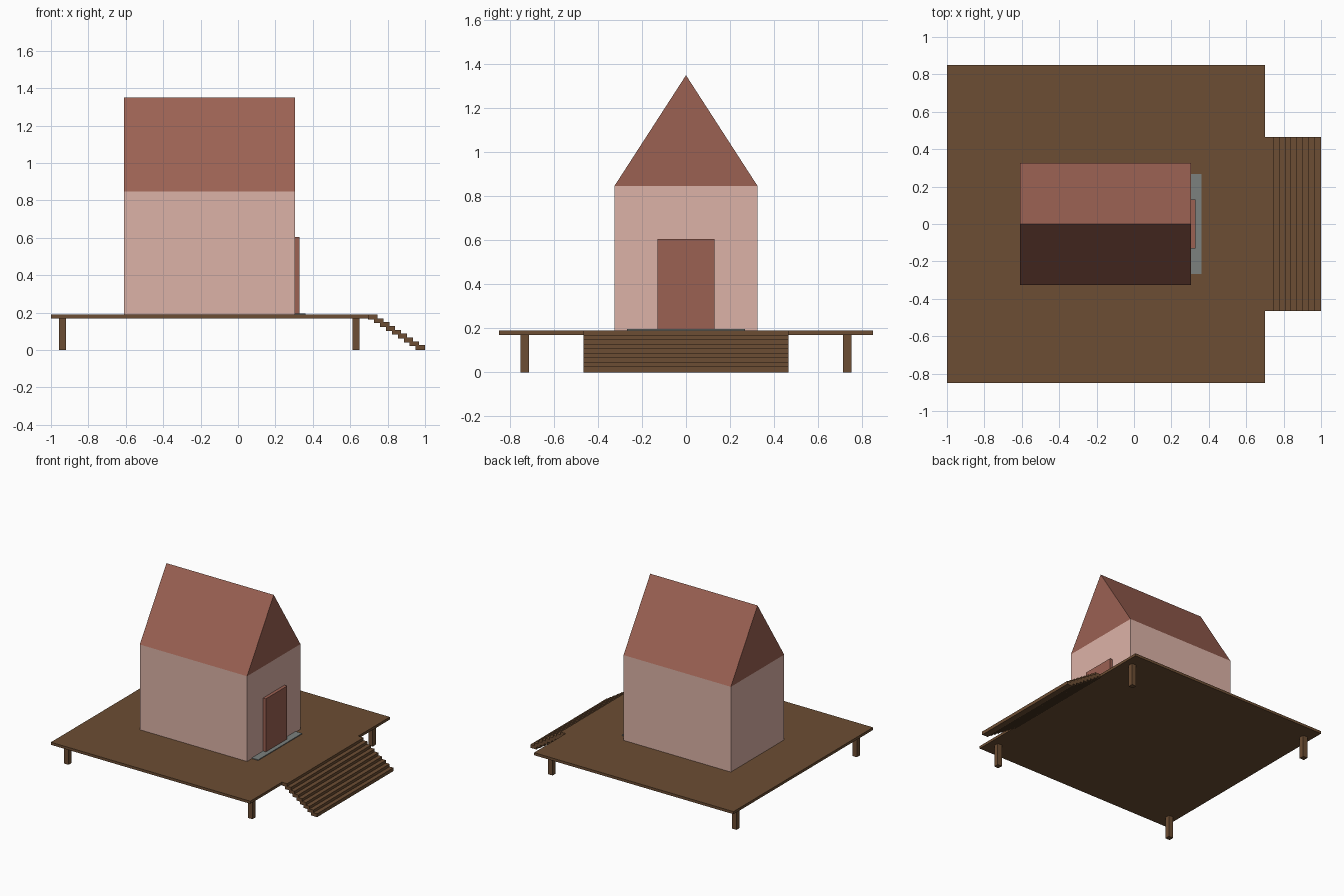
import bpy

cube = bpy.data.objects.get("Cube")
if cube:
    bpy.data.objects.remove(cube, do_unlink=True)


def material(name, rgb):
    m = bpy.data.materials.new(name)
    m.use_nodes = True
    m.diffuse_color = (*rgb, 1)
    m.node_tree.nodes["Principled BSDF"].inputs["Base Color"].default_value = (*rgb, 1)
    return m


WOOD = material("brown wood", (0.15, 0.075, 0.033))
WALL = material("pale pink wall", (0.72, 0.45, 0.39))
BRICK = material("brick red", (0.33, 0.12, 0.086))
STONE = material("grey stone", (0.2, 0.22, 0.21))


def prism(name, profile, x0, x1, mat):
    """Extrude a (y, z) profile along x."""
    n = len(profile)
    verts = [(x, y, z) for x in (x0, x1) for y, z in profile]
    faces = [tuple(reversed(range(n))), tuple(range(n, 2 * n))]
    faces += [(i, (i + 1) % n, n + (i + 1) % n, n + i) for i in range(n)]
    mesh = bpy.data.meshes.new(name)
    mesh.from_pydata(verts, [], faces)
    mesh.materials.append(mat)
    obj = bpy.data.objects.new(name, mesh)
    bpy.context.collection.objects.link(obj)
    return obj


def box(name, x, y, z, mat):
    return prism(name, [(y[0], z[0]), (y[1], z[0]), (y[1], z[1]), (y[0], z[1])], *x, mat)


# Raised deck on four posts
DECK = 0.19
box("deck", (-1, 0.7), (-0.85, 0.85), (0.17, DECK), WOOD)
for end, px in (("back", -0.938), ("front", 0.63)):
    for side, py in (("right", -0.733), ("left", 0.733)):
        box(f"{end}_{side}_post", (px - 0.019, px + 0.019), (py - 0.019, py + 0.019),
            (0, 0.17), WOOD)

# Stairs of overlapping treads
STEPS = 9
for i in range(STEPS):
    right = 0.745 + i * 0.255 / (STEPS - 1)
    top = DECK - i * 0.0205
    box(f"stair_tread_{i + 1}", (right - 0.05, right), (-0.465, 0.465), (top - 0.026, top), WOOD)

# House walls and gable roof
box("house_walls", (-0.61, 0.305), (-0.325, 0.325), (DECK, 0.847), WALL)
prism("gable_roof", [(-0.325, 0.847), (0.325, 0.847), (0, 1.35)], -0.61, 0.305, BRICK)

# Door and doorstep
box("door", (0.305, 0.329), (-0.13, 0.13), (DECK, 0.605), BRICK)
box("doorstep", (0.305, 0.36), (-0.268, 0.268), (DECK, 0.196), STONE)
